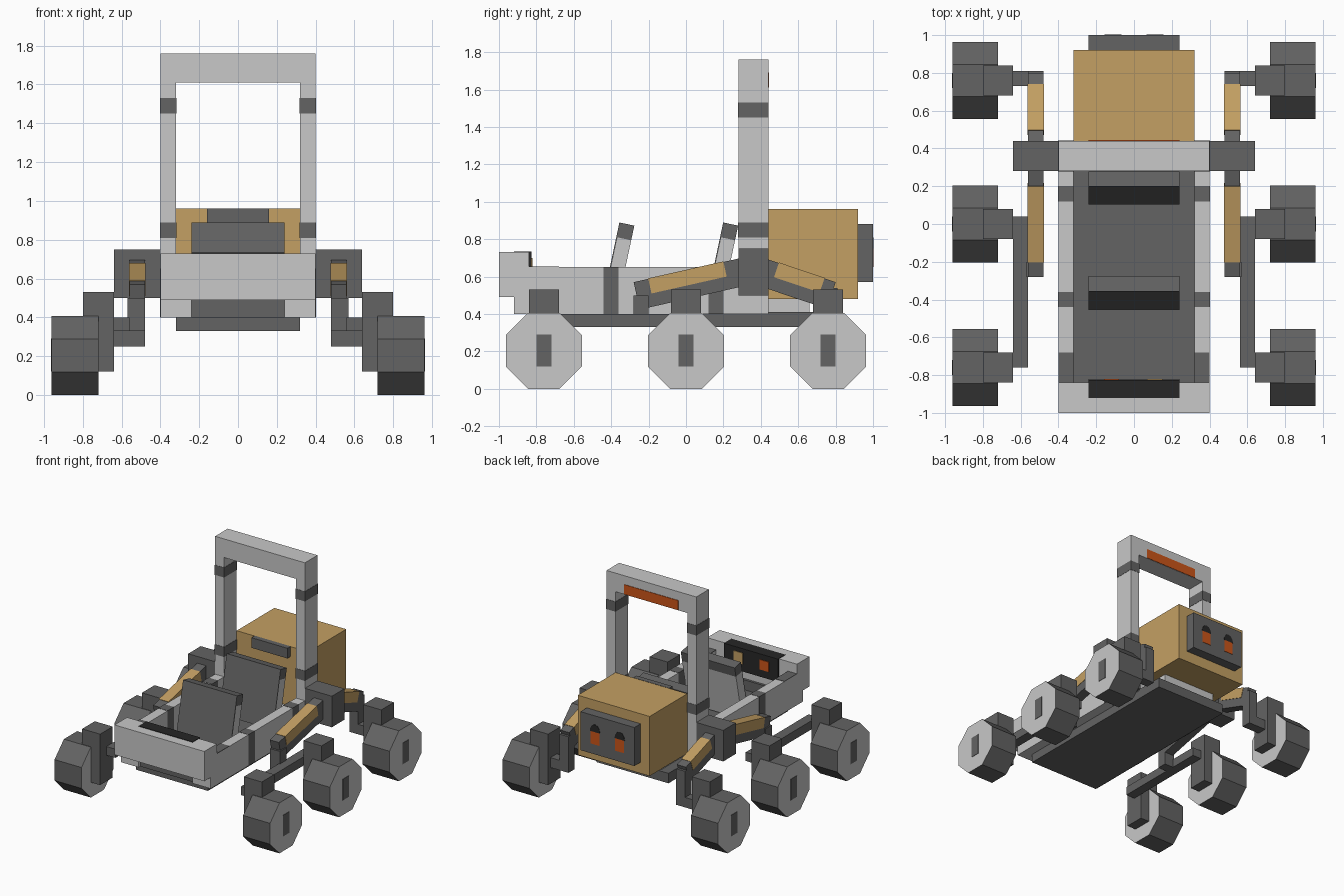
import bpy, bmesh, math
from mathutils import Matrix, Vector

if "Cube" in bpy.data.objects:
    bpy.data.objects.remove(bpy.data.objects["Cube"])


def make_mat(name, r, g, b):
    m = bpy.data.materials.new(name)
    m.use_nodes = True
    m.diffuse_color = (r, g, b, 1)
    m.node_tree.nodes["Principled BSDF"].inputs["Base Color"].default_value = (r, g, b, 1)
    return m


LIGHT = make_mat("light_grey", .58, .58, .58)
DARK = make_mat("dark_grey", .125, .125, .125)
TAN = make_mat("tan", .55, .35, .125)
ORANGE = make_mat("orange", .6, .09, .01)
BLACK = make_mat("black", .02, .02, .02)


def finish(name, bm, mats):
    mesh = bpy.data.meshes.new(name)
    bm.to_mesh(mesh)
    bm.free()
    for m in mats:
        mesh.materials.append(m)
    ob = bpy.data.objects.new(name, mesh)
    bpy.context.scene.collection.objects.link(ob)
    return ob


def block(name, mat, x, y, z, tilt=0):
    """Box from (min, max) spans, tilted about x around its own centre."""
    spans = (x, y, z)
    centre = Vector([(a + b) / 2 for a, b in spans])
    size = [abs(b - a) for a, b in spans]
    bm = bmesh.new()
    bmesh.ops.create_cube(bm, size=1, matrix=Matrix.Translation(centre)
                          @ Matrix.Rotation(tilt, 4, 'X') @ Matrix.Diagonal((*size, 1)))
    return finish(name, bm, [mat])


def mid(c, half):
    return (c - half, c + half)


def pair(name, mat, x, y, z, tilt=0):
    """The same box on both sides of the model."""
    block(name + "_left", mat, x, y, z, tilt)
    block(name + "_right", mat, (-x[1], -x[0]), y, z, tilt)


# Hull
block("floor", DARK, (-.32, .32), (-.84, .68), (.33, .41))
block("rear_support", LIGHT, (-.24, .24), (.30, .66), (.41, .48))
pair("side_wall", LIGHT, (.32, .40), (-.84, .28), (.40, .65))
pair("front_corner", LIGHT, (.24, .40), (-.92, -.84), (.40, .49))
block("front_grille", DARK, (-.24, .24), (-.90, -.82), (.40, .49))
block("front_bumper", LIGHT, (-.40, .40), (-1, -.84), (.49, .73))
for y in (-.40, .16):
    pair("wall_band", DARK, (.318, .402), mid(y, .04), (.40, .652))
pair("wall_cap", DARK, (.32, .40), (-.84, -.68), (.648, .653))

# Control panel
block("control_panel", BLACK, (-.24, .24), (-.92, -.825), (.55, .734))
block("panel_screen", TAN, mid(.11, .04), (-.826, -.82), (.61, .70))
block("panel_button", ORANGE, mid(-.12, .04), (-.826, -.82), (.61, .69))

# Seats, leaning backwards
LEAN = math.radians(-12)
UP = Vector((math.sin(-LEAN), math.cos(LEAN)))
BACK = Vector((UP.y, -UP.x))
for name, y in (("front_seat", -.313), ("rear_seat", .242)):
    top = Vector((y, .88))

    def slab(part, mat, near, far, depth, offset):
        c = top - UP * (near + far) / 2 + BACK * offset
        block(name + part, mat, (-.24, .24), mid(c.x, depth / 2),
              mid(c.y, (far - near) / 2), LEAN)

    slab("_cap", DARK, 0, .08, .075, 0)
    slab("_back", LIGHT, .08, .46, .075, 0)
    slab("_front_pad", DARK, 0, .46, .008, -.04)

# Roll bar
pair("roll_bar_post", LIGHT, (.32, .40), (.28, .44), (.40, 1.61))
block("roll_bar_top", LIGHT, (-.40, .40), (.28, .44), (1.61, 1.76))
for z in (.85, 1.49):
    pair("roll_bar_band", DARK, (.318, .402), (.278, .442), mid(z, .04))
block("rear_light", ORANGE, (-.24, .24), (.438, .444), (1.612, 1.69))

# Cargo box with its rear panel
block("cargo_box", TAN, (-.32, .32), (.44, .92), (.48, .96))
block("box_latch", DARK, (-.16, .16), (.40, .442), (.88, .962))
block("rear_panel", DARK, (-.24, .24), (.92, 1), (.57, .88))
for side in (-1, 1):
    # Rounded dark lamp with an orange lower half
    bm = bmesh.new()
    ring = [bm.verts.new((side * .11 + .045 * math.cos(a), 0, .75 + .06 * math.sin(a)))
            for a in [math.pi * i / 6 for i in range(7)]]
    bm.faces.new(ring)
    face = bmesh.ops.extrude_face_region(bm, geom=bm.faces[:])["geom"]
    for v in face:
        if isinstance(v, bmesh.types.BMVert):
            v.co.y = .004
    bmesh.ops.translate(bm, verts=bm.verts, vec=(0, .999, 0))
    bmesh.ops.recalc_face_normals(bm, faces=bm.faces)
    finish("lamp_hood", bm, [BLACK])
    block("lamp_glow", ORANGE, mid(side * .11, .04), (.998, 1.003), (.65, .75))

# Suspension
pair("shoulder", DARK, (.40, .64), (.28, .44), (.50, .75))


def arm(name, start, end, tan_from, tan_to):
    """Dark beam below a top edge, sleeved in tan along part of its upper half."""
    a, b = Vector(start), Vector(end)
    d = (b - a).normalized()
    down = Vector((d.y, -d.x))
    angle = math.atan2(d.y, d.x)

    def piece(part, mat, p, q, t0, t1, wide):
        c = (p + q) / 2 + down * (t0 + t1) / 2
        pair(name + part, mat, mid(.52, wide), mid(c.x, (q - p).length / 2),
             mid(c.y, (t1 - t0) / 2), angle)

    piece("_beam", DARK, a, b, 0, .15, .04)
    piece("_sleeve", TAN, a.lerp(b, tan_from), a.lerp(b, tan_to), -.003, .08, .043)


arm("front_arm", (-.28, .57), (.32, .705), .13, .80)
arm("rear_arm", (.40, .705), (.80, .57), .24, .85)
pair("front_pivot", DARK, (.48, .57), (-.28, -.20), (.33, .50))
pair("bogie_beam", DARK, (.56, .64), (-.76, .04), (.33, .40))
pair("rear_post", DARK, (.48, .56), (.73, .81), (.25, .54))
pair("rear_link", DARK, (.56, .64), (.73, .81), (.25, .33))

# Wheels with their brackets
APOTHEM = .203
for place, y in (("front", -.76), ("middle", 0), ("rear", .76)):
    pair(place + "_bracket_top", DARK, (.64, .80), mid(y, .08), (.40, .53))
    pair(place + "_bracket_leg", DARK, (.64, .72), mid(y, .08), (.12, .40))
    pair(place + "_wheel_hub", DARK, (.955, .963), mid(y, .04), (.12, .29))
    for side, label in ((1, "left"), (-1, "right")):
        radius = APOTHEM / math.cos(math.pi / 8)
        bm = bmesh.new()
        bmesh.ops.create_cone(bm, cap_ends=True, segments=8, radius1=radius,
                              radius2=radius, depth=.24,
                              matrix=Matrix.Translation((side * .84, y, APOTHEM))
                              @ Matrix.Rotation(math.pi / 2, 4, 'Y')
                              @ Matrix.Rotation(math.pi / 8, 4, 'Z'))
        bm.normal_update()
        for f in bm.faces:
            f.material_index = 1 if abs(f.normal.x) > .9 else 0
        # Flats must face straight down
        if min(v.co.z for v in bm.verts) < -.005:
            bmesh.ops.rotate(bm, verts=bm.verts, cent=(side * .84, y, APOTHEM),
                             matrix=Matrix.Rotation(math.pi / 8, 3, 'X'))
        finish(f"{place}_wheel_{label}", bm, [DARK, LIGHT])
